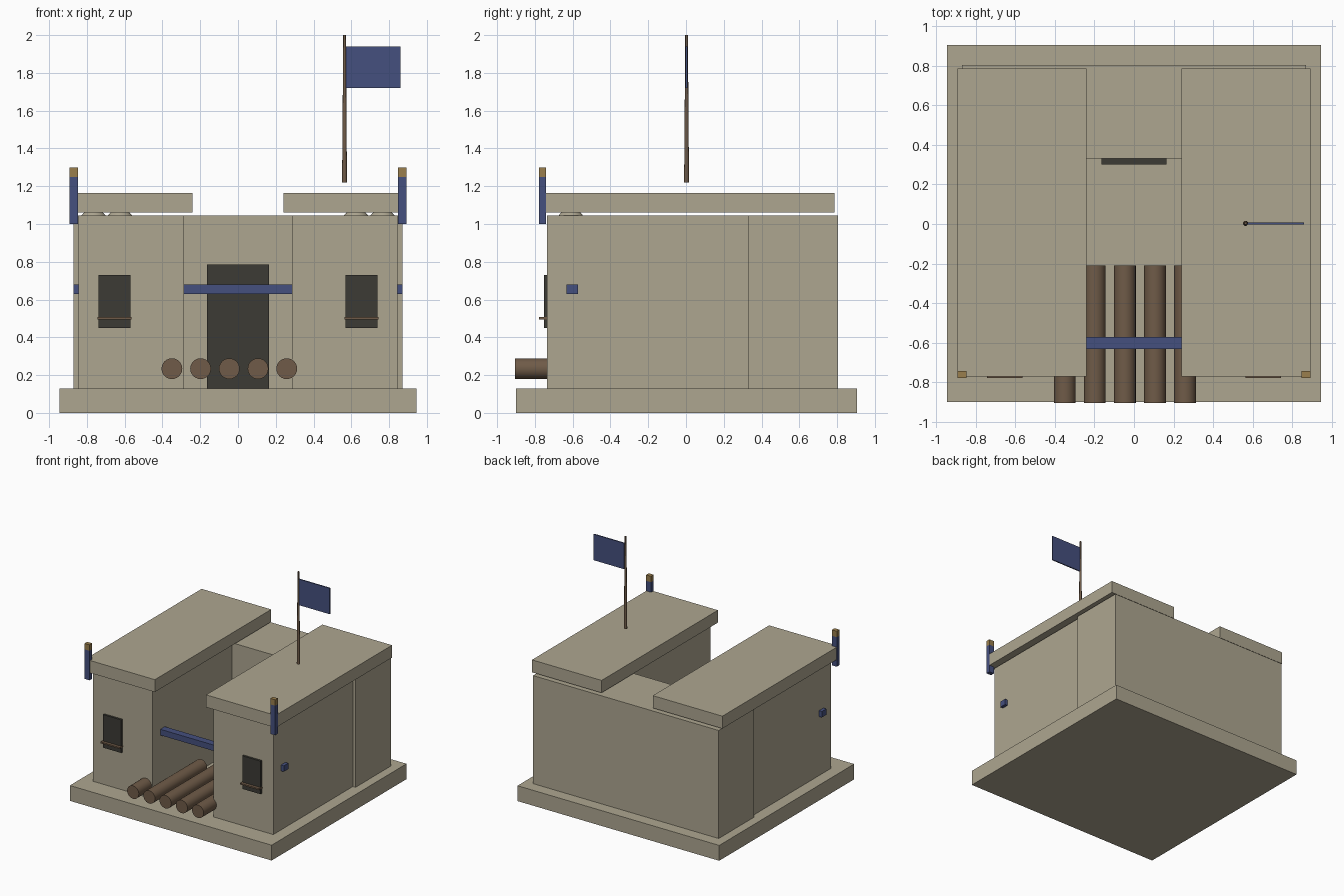
import bpy, bmesh
from math import pi
from mathutils import Matrix

if "Cube" in bpy.data.objects:
    bpy.data.objects.remove(bpy.data.objects["Cube"])


def material(name, r, g, b):
    m = bpy.data.materials.new(name)
    m.diffuse_color = (r, g, b, 1)
    m.use_nodes = True
    m.node_tree.nodes["Principled BSDF"].inputs["Base Color"].default_value = m.diffuse_color
    return m


STONE = material("sandstone", 0.42, 0.38, 0.28)
DARK = material("dark_opening", 0.045, 0.043, 0.035)
BLUE = material("blue_cloth", 0.06, 0.08, 0.21)
WOOD = material("timber", 0.16, 0.105, 0.065)
GOLD = material("gold", 0.32, 0.21, 0.075)


def finish(name, bm, mat, smooth=False):
    me = bpy.data.meshes.new(name)
    bmesh.ops.recalc_face_normals(bm, faces=bm.faces)
    if smooth:
        for f in bm.faces:
            f.smooth = len(f.verts) <= 4
    bm.to_mesh(me)
    bm.free()
    me.materials.append(mat)
    ob = bpy.data.objects.new(name, me)
    bpy.context.collection.objects.link(ob)
    return ob


def box(name, x0, x1, y0, y1, z0, z1, mat):
    bm = bmesh.new()
    c = ((x0 + x1) / 2, (y0 + y1) / 2, (z0 + z1) / 2)
    s = (abs(x1 - x0), y1 - y0, z1 - z0)
    bmesh.ops.create_cube(bm, size=1, matrix=Matrix.Translation(c) @ Matrix.Diagonal((*s, 1)))
    return finish(name, bm, mat)


def rod(name, centre, r1, r2, depth, axis, mat, sides=24):
    bm = bmesh.new()
    rot = Matrix.Rotation(pi / 2, 4, 'X') if axis == 'Y' else Matrix()
    bmesh.ops.create_cone(bm, cap_ends=True, segments=sides, radius1=r1, radius2=r2,
                          depth=depth, matrix=Matrix.Translation(centre) @ rot)
    return finish(name, bm, mat, True)


# Base and rear block
box("base_slab", -0.945, 0.945, -0.9, 0.905, 0, 0.13, STONE)
box("rear_block", -0.87, 0.87, 0.33, 0.805, 0.13, 1.045, STONE)
box("doorway", -0.165, 0.165, 0.30, 0.33, 0.13, 0.785, DARK)

# Mirrored wings, roofs, windows and corner posts
for side, s in (("left", -1), ("right", 1)):
    box(side + "_wing", s * 0.285, s * 0.845, -0.735, 0.33, 0.13, 1.045, STONE)
    box(side + "_roof", s * 0.24, s * 0.892, -0.77, 0.787, 1.06, 1.165, STONE)
    box(side + "_window", s * 0.568, s * 0.738, -0.753, -0.733, 0.45, 0.73, DARK)
    box(side + "_window_bar", s * 0.563, s * 0.743, -0.778, -0.735, 0.495, 0.507, WOOD)
    box(side + "_post", s * 0.847, s * 0.893, -0.778, -0.742, 1.0, 1.25, BLUE)
    box(side + "_post_cap", s * 0.847, s * 0.893, -0.778, -0.742, 1.25, 1.30, GOLD)
    # Low mounds between wing and roof
    for i, x in enumerate((0.625, 0.765)):
        rod(f"{side}_mound_{i + 1}", (s * x, -0.61, 1.05), 0.07, 0.05, 0.022, 'Z', STONE, 16)

# Cross beam through both wings
box("cross_beam", -0.872, 0.872, -0.632, -0.572, 0.63, 0.68, BLUE)

# Log ramp
for i in range(5):
    rod(f"log_{i + 1}", (-0.35 + i * 0.152, -0.558, 0.234), 0.055, 0.055, 0.695, 'Y', WOOD)

# Flag and pole
rod("flag_pole", (0.564, 0.003, 1.61), 0.013, 0.007, 0.78, 'Z', WOOD, 12)
box("flag", 0.573, 0.86, -0.002, 0.008, 1.72, 1.94, BLUE)
